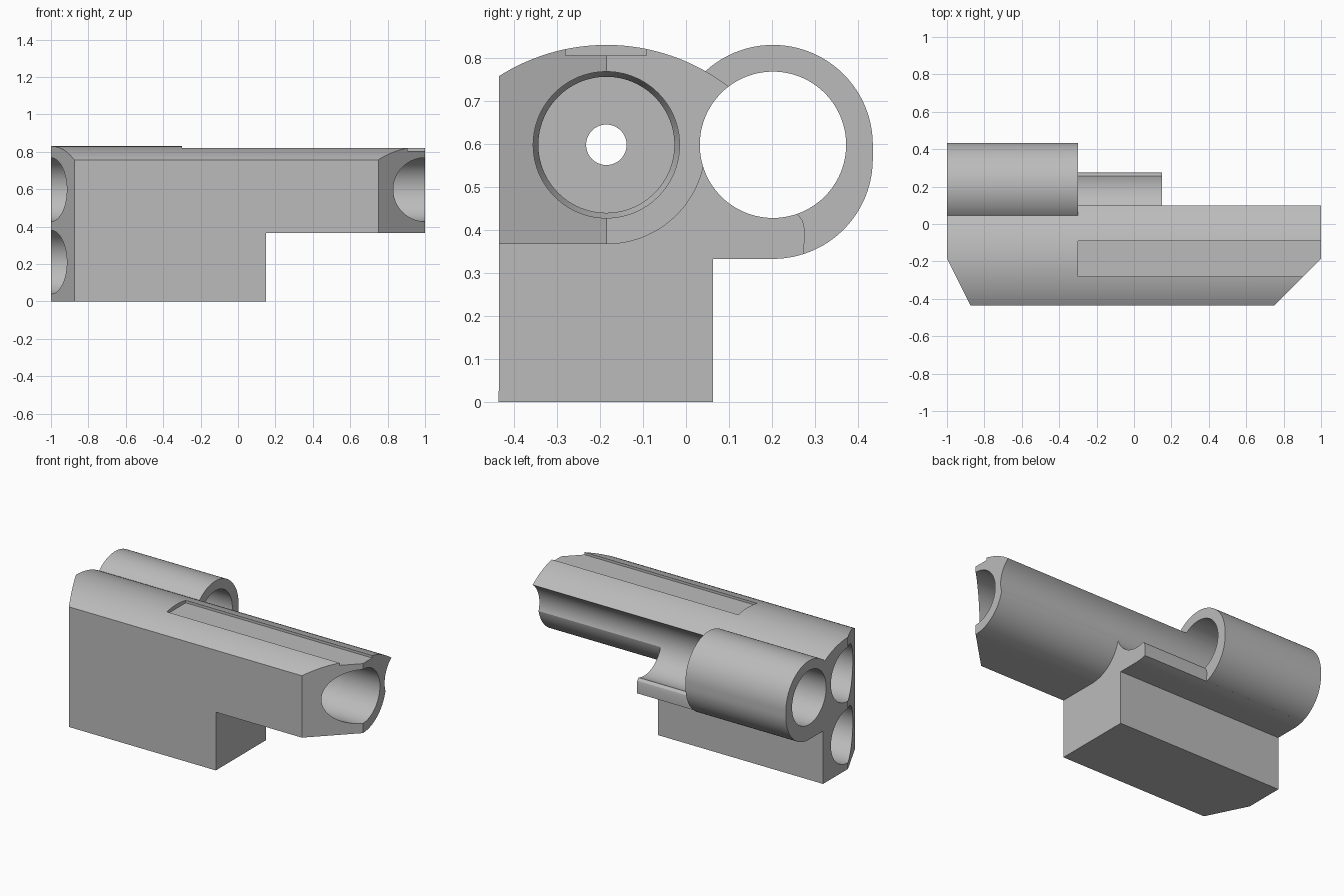
import bpy
import bmesh
from math import sin, cos, pi, radians
from mathutils import Vector

cube = bpy.data.objects.get("Cube")
if cube:
    bpy.data.objects.remove(cube, do_unlink=True)

BORE_Y, BORE_Z = -0.185, 0.598     # main bore axis
SIDE_Y, SIDE_Z = 0.202, 0.598      # side tube axis
HOLE_R = 0.17
SEGS = 96

grey = bpy.data.materials.new("plain grey")
grey.use_nodes = True
colour = (0.5, 0.5, 0.5, 1)
grey.diffuse_color = colour
grey.node_tree.nodes["Principled BSDF"].inputs["Base Color"].default_value = colour


def arc(cy, cz, r, start, end, steps):
    """Points on a circular arc, angles in degrees."""
    angles = [radians(start + (end - start) * i / steps) for i in range(steps + 1)]
    return [(cy + r * cos(a), cz + r * sin(a)) for a in angles]


def finish(name, bm):
    bmesh.ops.recalc_face_normals(bm, faces=bm.faces)
    mesh = bpy.data.meshes.new(name)
    bm.to_mesh(mesh)
    bm.free()
    mesh.materials.append(grey)
    obj = bpy.data.objects.new(name, mesh)
    bpy.context.collection.objects.link(obj)
    return obj


def prism(name, outline, low, high, axis="x"):
    """Extrude a (y, z) outline along x, or an (x, y) outline along z."""
    bm = bmesh.new()
    place = (lambda p: (low, *p)) if axis == "x" else (lambda p: (*p, low))
    face = bm.faces.new([bm.verts.new(place(p)) for p in outline])
    moved = bmesh.ops.extrude_face_region(bm, geom=[face])["geom"]
    verts = [g for g in moved if isinstance(g, bmesh.types.BMVert)]
    shift = Vector((high - low, 0, 0)) if axis == "x" else Vector((0, 0, high - low))
    bmesh.ops.translate(bm, vec=shift, verts=verts)
    return finish(name, bm)


def turned(name, profile, cy, cz):
    """Closed solid of rings (x, radius) about an axis parallel to x."""
    bm = bmesh.new()
    rings = [[bm.verts.new((x, cy + r * cos(2 * pi * i / SEGS), cz + r * sin(2 * pi * i / SEGS)))
              for i in range(SEGS)] for x, r in profile]
    for a, b in zip(rings, rings[1:]):
        for i in range(SEGS):
            j = (i + 1) % SEGS
            bm.faces.new((a[i], a[j], b[j], b[i]))
    bm.faces.new(rings[0])
    bm.faces.new(rings[-1])
    return finish(name, bm)


def combine(target, tool, operation):
    tool.hide_render = True
    mod = target.modifiers.new(tool.name, "BOOLEAN")
    mod.operation = operation
    mod.solver = "EXACT"
    mod.object = tool
    bpy.context.view_layer.objects.active = target
    bpy.ops.object.modifier_apply(modifier=mod.name)
    bpy.data.objects.remove(tool, do_unlink=True)


# Main body: lower block, small side tray and broad arched top
outline = [(-0.435, 0), (0.063, 0), (0.063, 0.333)]
outline += arc(SIDE_Y, 0.565, 0.232, 270, 288, 6)
outline += [(0.276, 0.40), (0.271, 0.422), (0.26, 0.436), (0.24, 0.45), (SIDE_Y, SIDE_Z)]
outline += arc(BORE_Y, 0.365, 0.465, 51, 122.5, 36)
body = prism("pistol_frame_body", outline, -1, 1)

# Side tube, slightly taller than round
tube = arc(SIDE_Y, SIDE_Z, 0.232, 0, 180, 48) + arc(SIDE_Y, 0.565, 0.232, 180, 360, 48)
combine(body, prism("side_tube", tube, -1, -0.3), "UNION")

# Hole through the side tube, continued as a scoop along the body
combine(body, turned("side_hole", [(-1.1, HOLE_R), (1.1, HOLE_R)], SIDE_Y, SIDE_Z), "DIFFERENCE")

# Clearance below the barrel, leaving its rounded underside
under = [(0.6, -0.1), (-0.6, -0.1), (-0.6, 0.367)]
under += arc(BORE_Y, BORE_Z, 0.231, 270, 360, 32) + [(0.6, BORE_Z)]
combine(body, prism("under_cut", under, 0.15, 1.1), "DIFFERENCE")

# Bevelled ends
front_bevel = [(0.65, -0.535), (1.1, -0.085), (1.1, -0.535)]
rear_bevel = [(-0.825, -0.535), (-1.05, -0.085), (-1.1, -0.085), (-1.1, -0.535)]
for name, shape in (("front_bevel", front_bevel), ("rear_bevel", rear_bevel)):
    combine(body, prism(name, shape, -0.2, 1.2, "z"), "DIFFERENCE")

# Shallow flat slot along the top
slot = [(-0.28, 0.805), (-0.092, 0.805), (-0.092, 1), (-0.28, 1)]
combine(body, prism("top_slot", slot, -0.3, 1.1), "DIFFERENCE")

# Rear chamber, narrow passage and front bore, then the lower chamber
bore = [(-1.1, HOLE_R), (-0.3, HOLE_R), (-0.3, 0.047), (-0.2, 0.047),
        (-0.2, 0.158), (0.7, 0.158), (0.73, HOLE_R), (1.1, HOLE_R)]
combine(body, turned("main_bore", bore, BORE_Y, BORE_Z), "DIFFERENCE")
lower = [(-1.1, HOLE_R), (-0.3, HOLE_R)]
combine(body, turned("lower_chamber", lower, BORE_Y, 0.21), "DIFFERENCE")

body.name = "housing"
bpy.ops.object.select_all(action="DESELECT")
body.select_set(True)
bpy.context.view_layer.objects.active = body
bpy.ops.object.shade_smooth_by_angle(angle=radians(20))
